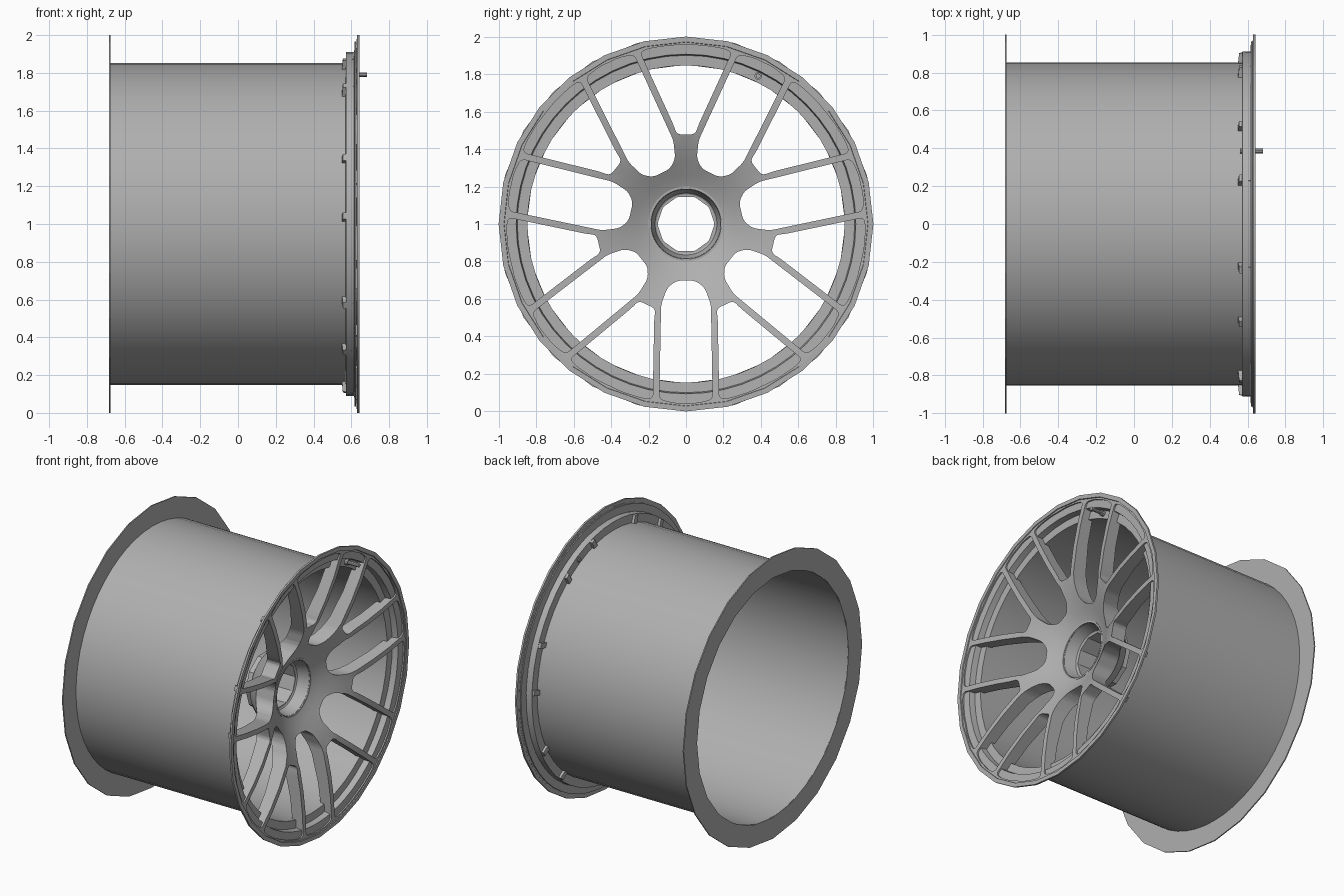
import bpy, bmesh
from math import sin, cos, pi, radians

if "Cube" in bpy.data.objects:
    bpy.data.objects.remove(bpy.data.objects["Cube"])

grey = bpy.data.materials.new("mid_grey")
grey.diffuse_color = (0.43, 0.43, 0.43, 1)
grey.use_nodes = True
grey.node_tree.nodes["Principled BSDF"].inputs["Base Color"].default_value = grey.diffuse_color


def shade(ob):
    bpy.ops.object.select_all(action='DESELECT')
    ob.select_set(True)
    bpy.context.view_layer.objects.active = ob
    bpy.ops.object.shade_smooth_by_angle(angle=radians(30))


def finish(name, bm, smooth=True):
    bmesh.ops.recalc_face_normals(bm, faces=bm.faces)
    me = bpy.data.meshes.new(name)
    bm.to_mesh(me)
    bm.free()
    me.materials.append(grey)
    ob = bpy.data.objects.new(name, me)
    bpy.context.collection.objects.link(ob)
    if smooth:
        shade(ob)
    return ob


def revolve(name, profile, n, smooth=True):
    """Spin a closed (x, radius) profile round the wheel axis."""
    bm = bmesh.new()
    rings = [[bm.verts.new((x, r * cos(2 * pi * i / n), 1 + r * sin(2 * pi * i / n)))
              for x, r in profile] for i in range(n)]
    m = len(profile)
    for i in range(n):
        a, b = rings[i], rings[(i + 1) % n]
        for j in range(m):
            k = (j + 1) % m
            bm.faces.new((a[j], a[k], b[k], b[j]))
    return finish(name, bm, smooth)


def add_window(bm, half, angle, rounding):
    """Prism cutter from half an outline (across, radial), rounded at its corners."""
    outline = half + [(-u, v) for u, v in reversed(half)]
    b = bmesh.new()
    b.faces.new([b.verts.new((0.1, v * cos(angle) + u * sin(angle),
                              1 + v * sin(angle) - u * cos(angle))) for u, v in outline])
    bmesh.ops.bevel(b, geom=list(b.verts), offset=rounding, segments=3, profile=0.5,
                    affect='VERTICES', clamp_overlap=True)
    pts = [v.co.copy() for v in list(b.faces)[0].verts]
    b.free()
    lo = [bm.verts.new(p) for p in pts]
    hi = [bm.verts.new((0.9, p.y, p.z)) for p in pts]
    bm.faces.new(lo)
    bm.faces.new(hi)
    for i in range(len(lo)):
        j = (i + 1) % len(lo)
        bm.faces.new((lo[i], lo[j], hi[j], hi[i]))


# Barrel with the stepped seat behind the spoke face
revolve("barrel", [(-0.678, 0.853), (0.57, 0.853), (0.572, 0.91), (0.615, 0.912),
                   (0.618, 0.965), (0.625, 0.965), (0.622, 0.906), (0.58, 0.90),
                   (0.578, 0.846), (-0.678, 0.846)], 56)

# Coarse flat flange at the back
revolve("back_flange", [(-0.682, 0.85), (-0.682, 1.0), (-0.674, 1.0), (-0.674, 0.85)], 24, False)

# Dished spoke face, a solid of revolution before the windows are cut
face = revolve("spoke_face", [
    (0.43, 0.185), (0.435, 0.20), (0.465, 0.26), (0.505, 0.33), (0.545, 0.41), (0.58, 0.50),
    (0.61, 0.65), (0.628, 0.80), (0.637, 0.975),
    (0.628, 0.975), (0.622, 0.915), (0.555, 0.905), (0.552, 0.87), (0.53, 0.70), (0.485, 0.52),
    (0.42, 0.39), (0.34, 0.29), (0.25, 0.22), (0.23, 0.185)], 56)

# Seven short windows inside the forks, seven deep ones between the arms
short_half = [(0.05, 0.478), (0.067, 0.53), (0.245, 0.918), (0.19, 0.938), (0.08, 0.954)]
deep_half = [(0.05, 0.302), (0.10, 0.34), (0.133, 0.43), (0.142, 0.935), (0.06, 0.955)]
cut = bmesh.new()
for i in range(7):
    a = pi / 2 + 2 * pi * i / 7
    add_window(cut, short_half, a, 0.022)
    add_window(cut, deep_half, a + pi / 7, 0.022)
cutter = finish("window_cutter", cut, False)
cutter.hide_render = True

mod = face.modifiers.new("windows", 'BOOLEAN')
mod.operation = 'DIFFERENCE'
mod.solver = 'EXACT'
mod.object = cutter
bpy.context.view_layer.objects.active = face
bpy.ops.object.modifier_apply(modifier=mod.name)
bpy.data.objects.remove(cutter)
shade(face)

# Front lip around the spoke face
revolve("front_lip", [(0.628, 0.968), (0.643, 0.972), (0.643, 1.0), (0.63, 1.0)], 28)

# Funnel-shaped seat leading into the faceted centre bore
revolve("bore_funnel", [(0.437, 0.20), (0.437, 0.188), (0.35, 0.165), (0.34, 0.15),
                        (0.33, 0.15), (0.33, 0.20)], 56)
revolve("centre_bore", [(0.345, 0.152), (0.345, 0.19), (0.20, 0.20), (0.20, 0.152)], 10, False)

# Valve stem near the rim, with its wider base
for name, x0, x1, r in (("valve_stem", 0.56, 0.682, 0.013), ("valve_base", 0.57, 0.60, 0.02)):
    bpy.ops.mesh.primitive_cylinder_add(vertices=10, radius=r, depth=x1 - x0,
                                        location=((x0 + x1) / 2, 0.385, 1.79),
                                        rotation=(0, pi / 2, 0))
    bpy.context.object.name = name
    bpy.context.object.data.materials.append(grey)
